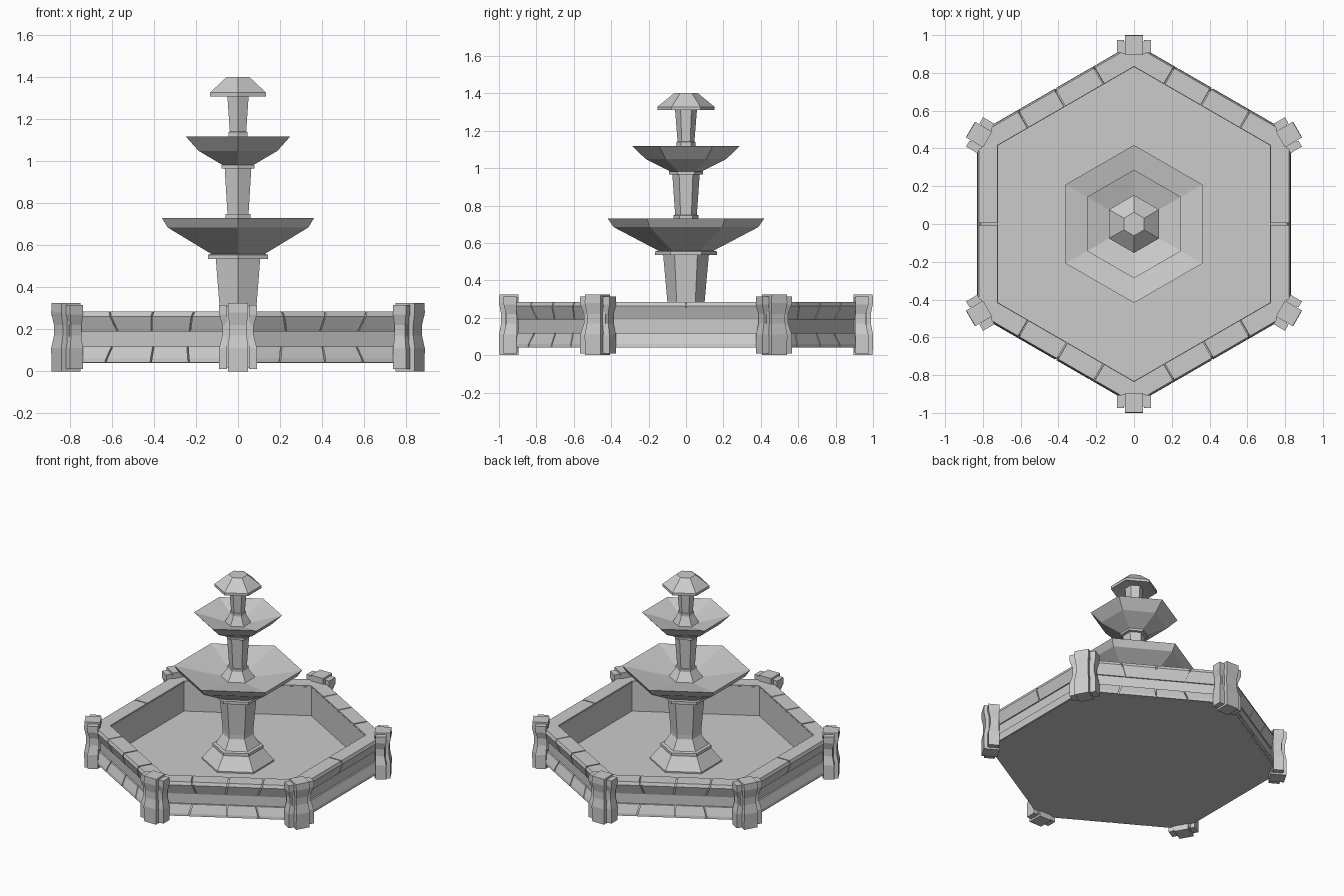
import bpy
from math import sin, cos, tan, radians

if "Cube" in bpy.data.objects:
    bpy.data.objects.remove(bpy.data.objects["Cube"])

T30 = tan(radians(30))


def make(name, verts, faces):
    me = bpy.data.meshes.new(name)
    me.from_pydata(verts, [], faces)
    ob = bpy.data.objects.new(name, me)
    bpy.context.collection.objects.link(ob)
    return ob


def lathe(name, profile):
    """Six-sided turned solid; profile runs bottom to top, ends are capped."""
    verts = [(r * cos(radians(90 + 60 * k)), r * sin(radians(90 + 60 * k)), z)
             for r, z in profile for k in range(6)]
    faces = [(6 * i + k, 6 * i + (k + 1) % 6, 6 * i + 6 + (k + 1) % 6, 6 * i + 6 + k)
             for i in range(len(profile) - 1) for k in range(6)]
    n = 6 * (len(profile) - 1)
    faces += [tuple(range(5, -1, -1)), tuple(range(n, n + 6))]
    return make(name, verts, faces)


def slab(name, side, section, left, right):
    """Prism along one basin side. An end is None (mitred corner) or (t, slant)."""
    a0, c, s = radians(60 * side), cos(radians(60 * side)), sin(radians(60 * side))
    zmid = sum(z for _, z in section) / len(section)
    verts = []
    for end, sign in ((left, -1), (right, 1)):
        for a, z in section:
            t = sign * a * T30 if end is None else end[0] + end[1] * (z - zmid)
            verts.append((a * c - t * s, a * s + t * c, z))
    n = len(section)
    faces = [(i, (i + 1) % n, n + (i + 1) % n, n + i) for i in range(n)]
    faces += [tuple(range(n - 1, -1, -1)), tuple(range(n, 2 * n))]
    return make(name, verts, faces)


def course(name, side, section, joints, gap=0.008):
    """Row of stones split at joints (position, slant)."""
    ends = [None] + joints + [None]
    for i in range(len(ends) - 1):
        l, r = ends[i], ends[i + 1]
        l = l and (l[0] + gap / 2, l[1])
        r = r and (r[0] - gap / 2, r[1])
        slab(f"{name}_{side}_{i}", side, section, l, r)


def post_part(name, angle, rows):
    """Stacked rectangles (z, inner radius, outer radius, t0, t1) at a corner."""
    c, s = cos(radians(angle)), sin(radians(angle))
    verts = []
    for z, r0, r1, t0, t1 in rows:
        for r, t in ((r0, t0), (r1, t0), (r1, t1), (r0, t1)):
            verts.append((r * c - t * s, r * s + t * c, z))
    faces = [(4 * i + k, 4 * i + (k + 1) % 4, 4 * i + 4 + (k + 1) % 4, 4 * i + 4 + k)
             for i in range(len(rows) - 1) for k in range(4)]
    n = 4 * (len(rows) - 1)
    faces += [(3, 2, 1, 0), (n, n + 1, n + 2, n + 3)]
    return make(name, verts, faces)


# Basin core: underside, recessed wall, rim, inner wall and floor
C = cos(radians(30))
lathe("basin", [(a / C, z) for a, z in
                [(0.82, 0.04), (0.795, 0.115), (0.795, 0.19), (0.818, 0.255),
                 (0.81, 0.276), (0.72, 0.276), (0.72, 0.07)]])

# Stone courses on each wall
lower = [(0.78, 0.042), (0.83, 0.042), (0.828, 0.06), (0.806, 0.118), (0.78, 0.118)]
upper = [(0.78, 0.19), (0.803, 0.19), (0.828, 0.262), (0.82, 0.284), (0.722, 0.284),
         (0.722, 0.272), (0.78, 0.272)]
for k in range(6):
    plain = k in (0, 3)
    course("lower_stone", k, lower, [] if plain else [(-0.24, 0.3), (0.0, 0.0), (0.2, -0.3)])
    course("rim_stone", k, upper,
           [(0.0, 0.0)] if plain else [(-0.22, -0.35), (0.0, 0.2), (0.22, 0.35)])

# Corner posts: waisted side blocks around a raised centre strip
for k in range(6):
    ang = 90 + 60 * k
    for sgn, side in ((1, "left"), (-1, "right")):
        rows = []
        for z, r, w in [(0.01, 0.975, 0.09), (0.11, 0.975, 0.09), (0.17, 0.962, 0.075),
                        (0.22, 0.962, 0.075), (0.27, 0.975, 0.09), (0.315, 0.975, 0.09)]:
            t = sorted((sgn * 0.052, sgn * w))
            rows.append((z, 0.905, r, *t))
        post_part(f"post_{side}_block_{k}", ang, rows)
    post_part(f"post_core_{k}", ang, [(0.015, 0.9, 0.965, -0.06, 0.06),
                                      (0.31, 0.9, 0.965, -0.06, 0.06)])
    post_part(f"post_centre_{k}", ang,
              [(z, 0.895, r, -w, w) for z, r, w in
               [(0.0, 0.998, 0.048), (0.11, 1.0, 0.048), (0.17, 0.988, 0.042),
                (0.22, 0.988, 0.042), (0.28, 1.0, 0.048), (0.325, 0.998, 0.048)]])

# Central pedestal, bowls, columns and cap
lathe("pedestal", [(0.235, 0.065), (0.235, 0.08), (0.165, 0.165), (0.165, 0.185),
                   (0.145, 0.19), (0.1, 0.26), (0.1, 0.29), (0.122, 0.535),
                   (0.165, 0.535), (0.165, 0.555), (0.14, 0.56)])
lathe("lower_bowl", [(0.14, 0.555), (0.387, 0.685), (0.418, 0.73), (0.11, 0.67)])
lathe("middle_column", [(0.115, 0.665), (0.068, 0.73), (0.068, 0.748), (0.058, 0.75),
                        (0.073, 0.965), (0.092, 0.967), (0.092, 0.982), (0.08, 0.985)])
lathe("upper_bowl", [(0.08, 0.98), (0.217, 1.05), (0.287, 1.118), (0.08, 1.06)])
lathe("top_column", [(0.088, 1.055), (0.052, 1.122), (0.052, 1.14), (0.045, 1.142),
                     (0.06, 1.33)])
lathe("top_cap", [(0.055, 1.322), (0.153, 1.31), (0.153, 1.328), (0.062, 1.402)])
